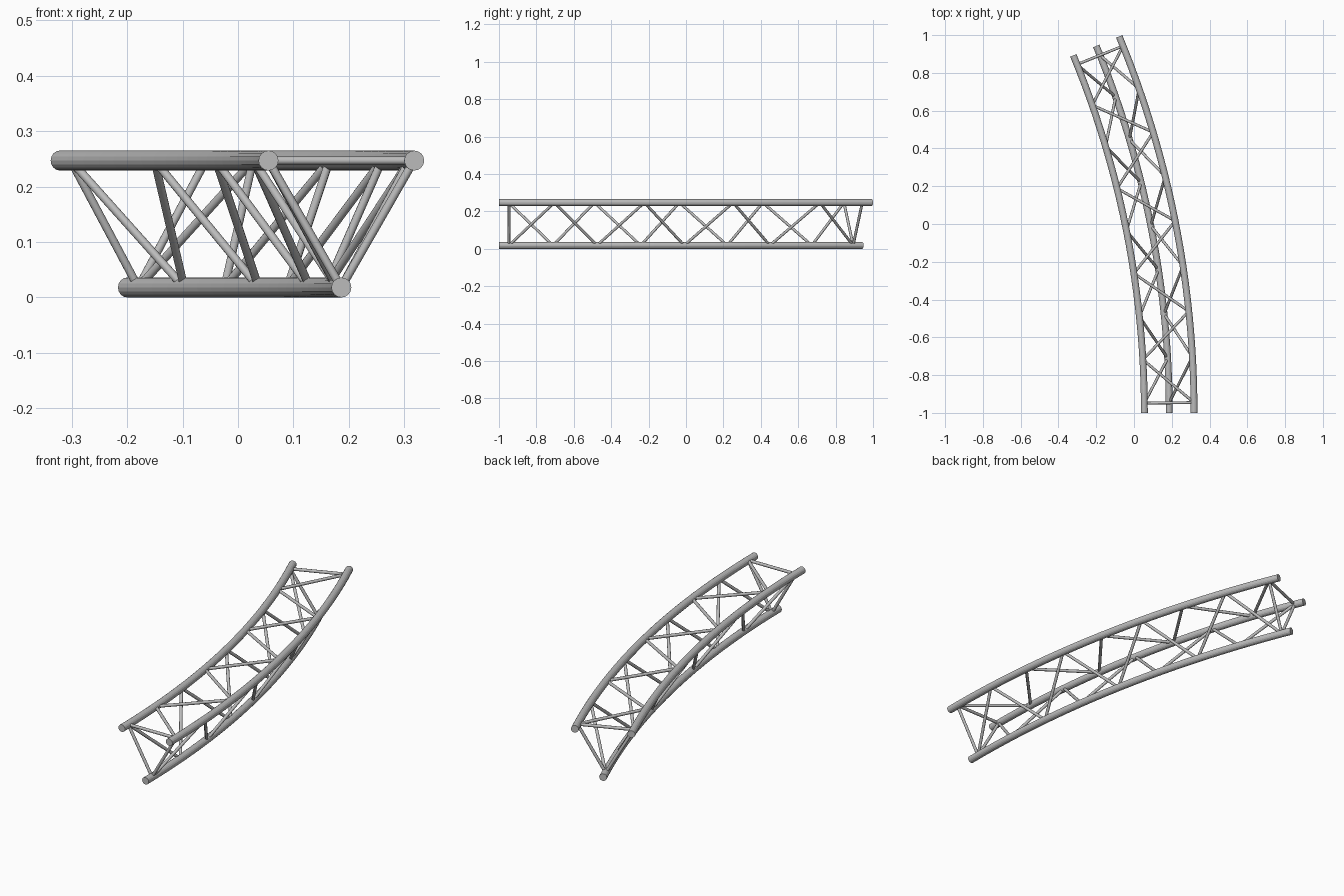
import bpy, bmesh
from math import radians, sin, cos
from mathutils import Vector, Matrix

cube = bpy.data.objects.get("Cube")
if cube:
    bpy.data.objects.remove(cube)

CENTRE = Vector((-4.89, -1.0, 0.0))   # centre of the bend
SWEEP = 22.5                          # degrees of bend
CHORD_R, BRACE_R = 0.018, 0.0075
# chord name: (bend radius, height)
CHORDS = {"inner": (4.945, 0.247), "outer": (5.208, 0.247), "bottom": (5.0765, 0.018)}
PANELS = 8
END_GAP = 0.6                         # degrees from the chord end to the first node

steel = bpy.data.materials.new("grey steel")
steel.use_nodes = True
steel.diffuse_color = (0.5, 0.5, 0.5, 1)
steel.node_tree.nodes["Principled BSDF"].inputs["Base Color"].default_value = (0.5, 0.5, 0.5, 1)


def finish(bm, name):
    bmesh.ops.recalc_face_normals(bm, faces=bm.faces)
    mesh = bpy.data.meshes.new(name)
    bm.to_mesh(mesh)
    bm.free()
    mesh.materials.append(steel)
    obj = bpy.data.objects.new(name, mesh)
    bpy.context.collection.objects.link(obj)
    return obj


def node(chord, k):
    """Point on a chord's centre line at panel point k."""
    radius, z = CHORDS[chord]
    a = radians(END_GAP + (SWEEP - 2 * END_GAP) * k / PANELS)
    return CENTRE + Vector((radius * cos(a), radius * sin(a), z))


def add_chord(chord):
    radius, z = CHORDS[chord]
    bm = bmesh.new()
    place = Matrix.Translation(CENTRE + Vector((radius, 0, z))) @ Matrix.Rotation(radians(90), 4, 'X')
    bmesh.ops.create_circle(bm, segments=16, radius=CHORD_R, matrix=place)
    bmesh.ops.spin(bm, geom=bm.verts[:] + bm.edges[:], cent=CENTRE, axis=(0, 0, 1),
                   angle=radians(SWEEP), steps=24, use_duplicate=False)
    bmesh.ops.holes_fill(bm, edges=[e for e in bm.edges if e.is_boundary], sides=0)
    finish(bm, chord + "_chord")


def add_rod(bm, a, b):
    d = b - a
    place = Matrix.Translation((a + b) / 2) @ d.to_track_quat('Z', 'Y').to_matrix().to_4x4()
    bmesh.ops.create_cone(bm, cap_ends=True, segments=12, radius1=BRACE_R, radius2=BRACE_R,
                          depth=d.length, matrix=place)


def smooth(obj):
    for poly in obj.data.polygons:
        poly.use_smooth = len(poly.vertices) == 4


# Main tubes
for chord in CHORDS:
    add_chord(chord)

# Zigzag lacing on each of the three sides; the first chord holds the even nodes
for name, even, odd in (("top_lacing", "outer", "inner"),
                        ("inner_lacing", "inner", "bottom"),
                        ("outer_lacing", "bottom", "outer")):
    bm = bmesh.new()
    for k in range(PANELS):
        pair = (even, odd) if k % 2 == 0 else (odd, even)
        add_rod(bm, node(pair[0], k), node(pair[1], k + 1))
    smooth(finish(bm, name))

# Triangular frames at both ends
for name, k in (("front_end_frame", 0), ("back_end_frame", PANELS)):
    bm = bmesh.new()
    for a, b in (("inner", "outer"), ("inner", "bottom"), ("outer", "bottom")):
        add_rod(bm, node(a, k), node(b, k))
    smooth(finish(bm, name))
